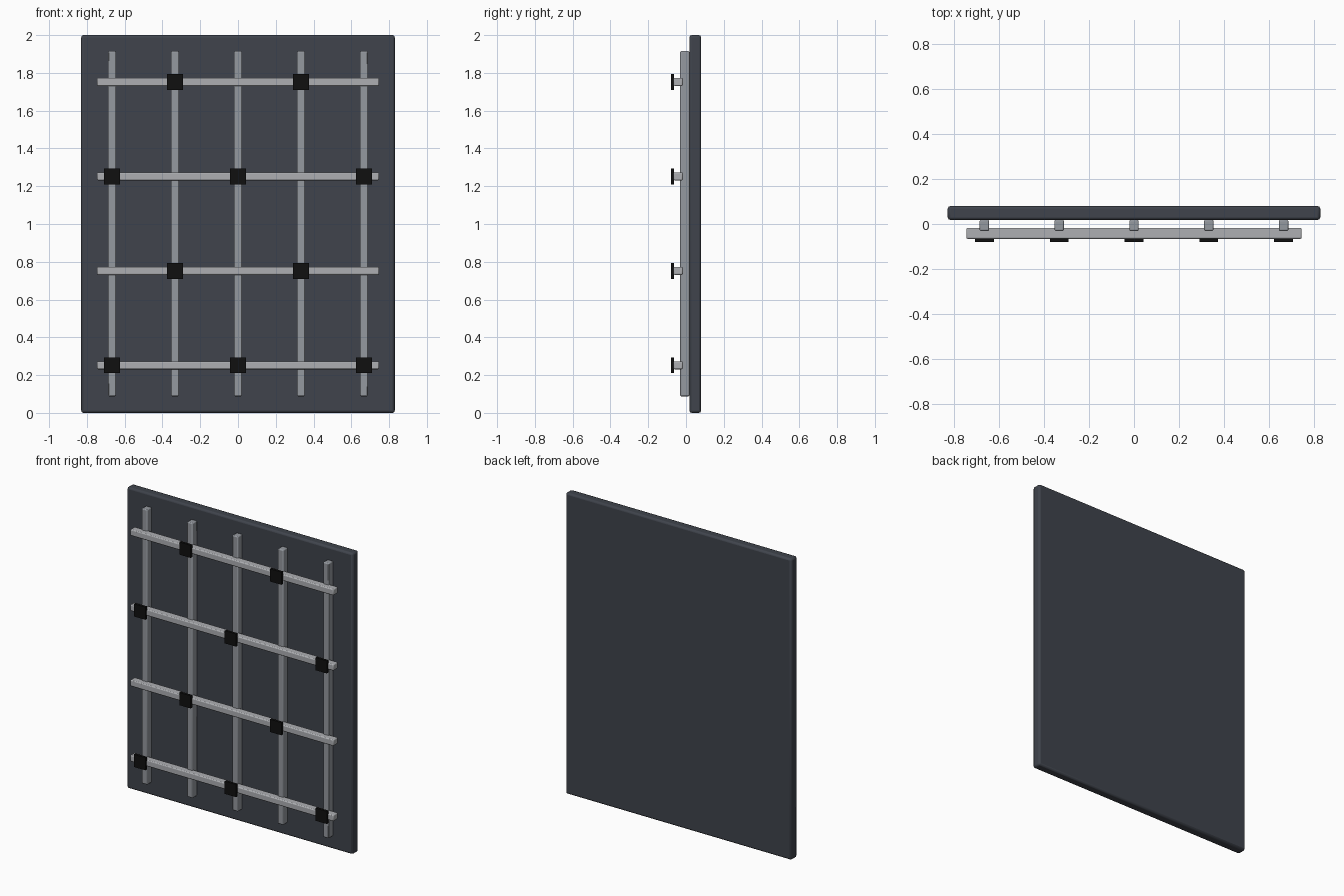
import bpy

if "Cube" in bpy.data.objects:
    bpy.data.objects.remove(bpy.data.objects["Cube"])


def material(name, rgb):
    m = bpy.data.materials.new(name)
    m.diffuse_color = (*rgb, 1)
    m.use_nodes = True
    m.node_tree.nodes["Principled BSDF"].inputs["Base Color"].default_value = m.diffuse_color
    return m


PANEL = material("dark_slate", (0.05, 0.057, 0.072))
RAIL = material("mid_grey_metal", (0.30, 0.32, 0.35))
BAR = material("light_grey_metal", (0.42, 0.43, 0.45))
CLIP = material("black", (0.005, 0.005, 0.005))


def box(name, lo, hi, mat, bevel=0.0):
    """Box between two corners, with optional rounded edges."""
    bpy.ops.mesh.primitive_cube_add(
        size=1, location=[(a + b) / 2 for a, b in zip(lo, hi)])
    ob = bpy.context.object
    ob.name = name
    ob.scale = [b - a for a, b in zip(lo, hi)]
    bpy.ops.object.transform_apply(location=False, rotation=False, scale=True)
    ob.data.materials.append(mat)
    if bevel:
        mod = ob.modifiers.new("edge_bevel", 'BEVEL')
        mod.width = bevel
        mod.segments = 2
        bpy.ops.object.shade_smooth_by_angle()
    return ob


columns = [i / 3 for i in range(-2, 3)]
rows = [0.252 + 0.5 * j for j in range(4)]
half = 0.021

# Backing panel
box("back_panel", (-0.83, 0.018, 0), (0.83, 0.08, 2), PANEL, 0.012)

# Upright rails against the panel
for i, x in enumerate(columns):
    box(f"vertical_rail_{i + 1}", (x - half, -0.031, 0.088),
        (x + half, 0.018, 1.915), RAIL, 0.006)

# Cross bars in front of the rails
for j, z in enumerate(rows):
    box(f"horizontal_bar_{j + 1}", (-0.747, -0.066, z - half),
        (0.747, -0.017, z + half), BAR, 0.006)

# Square clips on alternating crossings
for j, z in enumerate(rows):
    for i, x in enumerate(columns):
        if (i + j) % 2 == 0:
            box(f"clip_{j + 1}_{i + 1}", (x - 0.042, -0.08, z - 0.042),
                (x + 0.042, -0.064, z + 0.042), CLIP)
